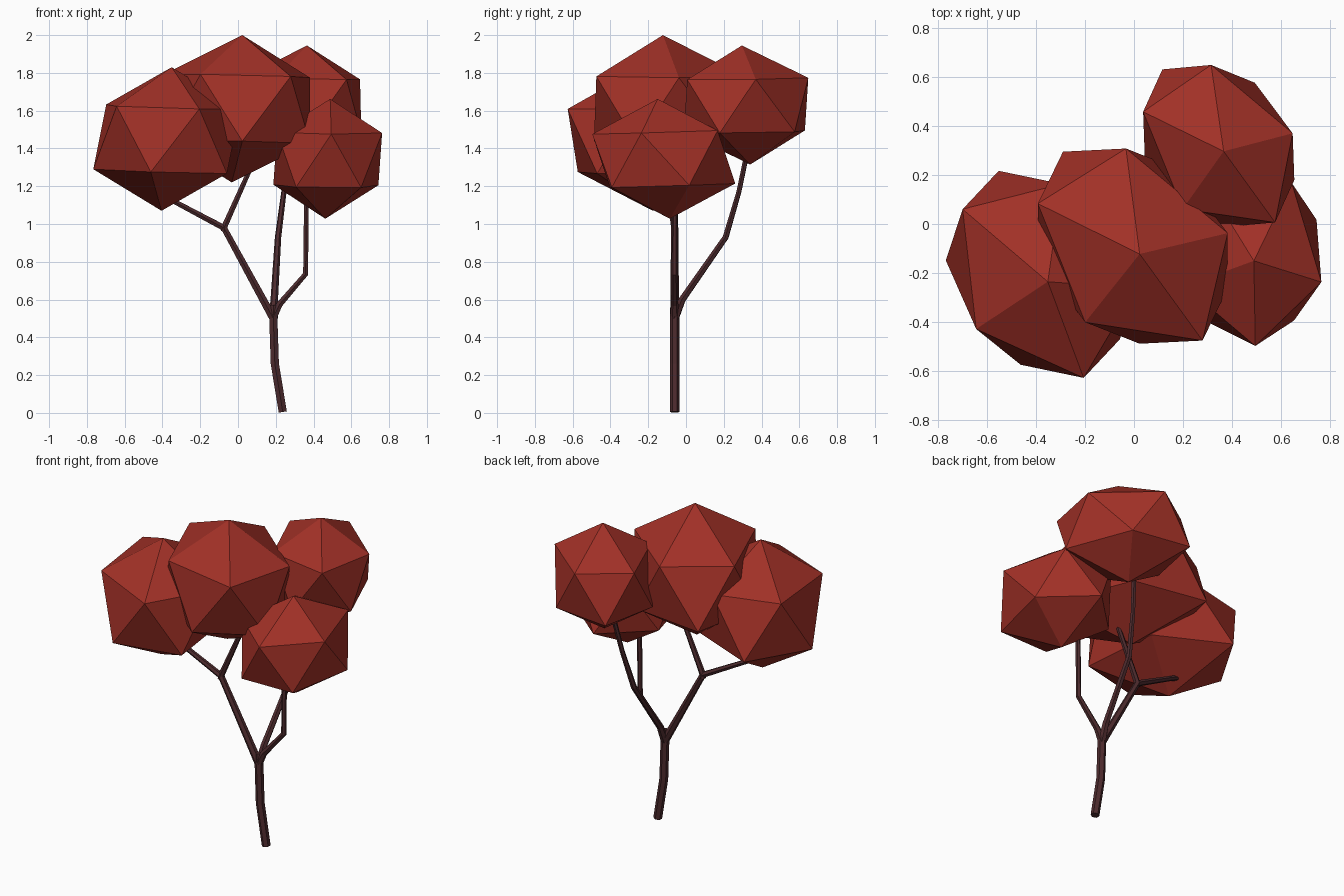
import bpy, bmesh
from mathutils import Matrix, Vector

if "Cube" in bpy.data.objects:
    bpy.data.objects.remove(bpy.data.objects["Cube"])


def material(name, rgb):
    m = bpy.data.materials.new(name)
    m.diffuse_color = (*rgb, 1)
    m.use_nodes = True
    m.node_tree.nodes["Principled BSDF"].inputs["Base Color"].default_value = m.diffuse_color
    return m


leaf_red = material("leaf red", (0.36, 0.03, 0.02))
bark_brown = material("bark brown", (0.075, 0.024, 0.027))


def foliage(name, centre, a, b, up):
    """Stretched icosahedron: a and b span its upper ring, up reaches its top point."""
    cols = [Vector(a) / 0.8944, Vector(b) / 0.8944, Vector(up)]
    mat = Matrix.Translation(centre) @ Matrix(cols).transposed().to_4x4()
    bm = bmesh.new()
    bmesh.ops.create_icosphere(bm, subdivisions=1, radius=1, matrix=mat)
    bmesh.ops.recalc_face_normals(bm, faces=bm.faces)
    me = bpy.data.meshes.new(name)
    bm.to_mesh(me)
    bm.free()
    me.materials.append(leaf_red)
    bpy.context.collection.objects.link(bpy.data.objects.new(name, me))


def limb(name, points):
    """Six-sided tapering tube through (x, y, z, radius) points."""
    cu = bpy.data.curves.new(name, 'CURVE')
    cu.dimensions = '3D'
    cu.bevel_depth = 1
    cu.bevel_resolution = 1
    cu.use_fill_caps = True
    sp = cu.splines.new('POLY')
    sp.use_smooth = False
    sp.points.add(len(points) - 1)
    for p, (x, y, z, r) in zip(sp.points, points):
        p.co = (x, y, z, 1)
        p.radius = r
    cu.materials.append(bark_brown)
    ob = bpy.data.objects.new(name, cu)
    bpy.context.collection.objects.link(ob)
    bpy.ops.object.select_all(action='DESELECT')
    ob.select_set(True)
    bpy.context.view_layer.objects.active = ob
    bpy.ops.object.convert(target='MESH')


# Foliage clumps
foliage("foliage_centre", (-0.005, -0.09, 1.61), (0.374, 0.067, -0.01), (-0.164, 0.411, 0), (0.028, -0.032, 0.39))
foliage("foliage_left", (-0.378, -0.205, 1.45), (0.376, -0.043, -0.01), (-0.047, 0.415, 0.008), (0.027, -0.03, 0.38))
foliage("foliage_back", (0.345, 0.318, 1.63), (0.292, 0.061, -0.005), (-0.137, 0.337, 0.005), (0.02, -0.022, 0.315))
foliage("foliage_right", (0.475, -0.118, 1.345), (0.282, -0.104, -0.005), (0.078, 0.349, 0.01), (0.013, -0.032, 0.317))

# Trunk
Y = -0.06
limb("trunk", [(0.237, Y, 0.005, 0.025), (0.195, Y, 0.26, 0.025), (0.187, Y, 0.5, 0.025), (0.187, Y, 0.57, 0.02)])
# Branches
limb("left_branch", [(0.187, Y, 0.5, 0.024), (-0.075, Y, 0.98, 0.019), (-0.33, Y - 0.02, 1.115, 0.015), (-0.4, Y - 0.03, 1.15, 0.015)])
limb("centre_branch", [(-0.075, Y, 0.96, 0.019), (-0.07, Y, 0.99, 0.018), (0.055, Y, 1.27, 0.014), (0.075, Y, 1.32, 0.014)])
limb("right_branch", [(0.187, Y, 0.51, 0.024), (0.22, Y, 0.575, 0.019), (0.358, Y, 0.735, 0.016), (0.362, Y, 1.14, 0.014)])
limb("back_branch", [(0.187, Y, 0.5, 0.024), (0.192, -0.02, 0.6, 0.02), (0.212, 0.21, 0.93, 0.017), (0.243, 0.28, 1.17, 0.014), (0.275, 0.33, 1.41, 0.014)])
